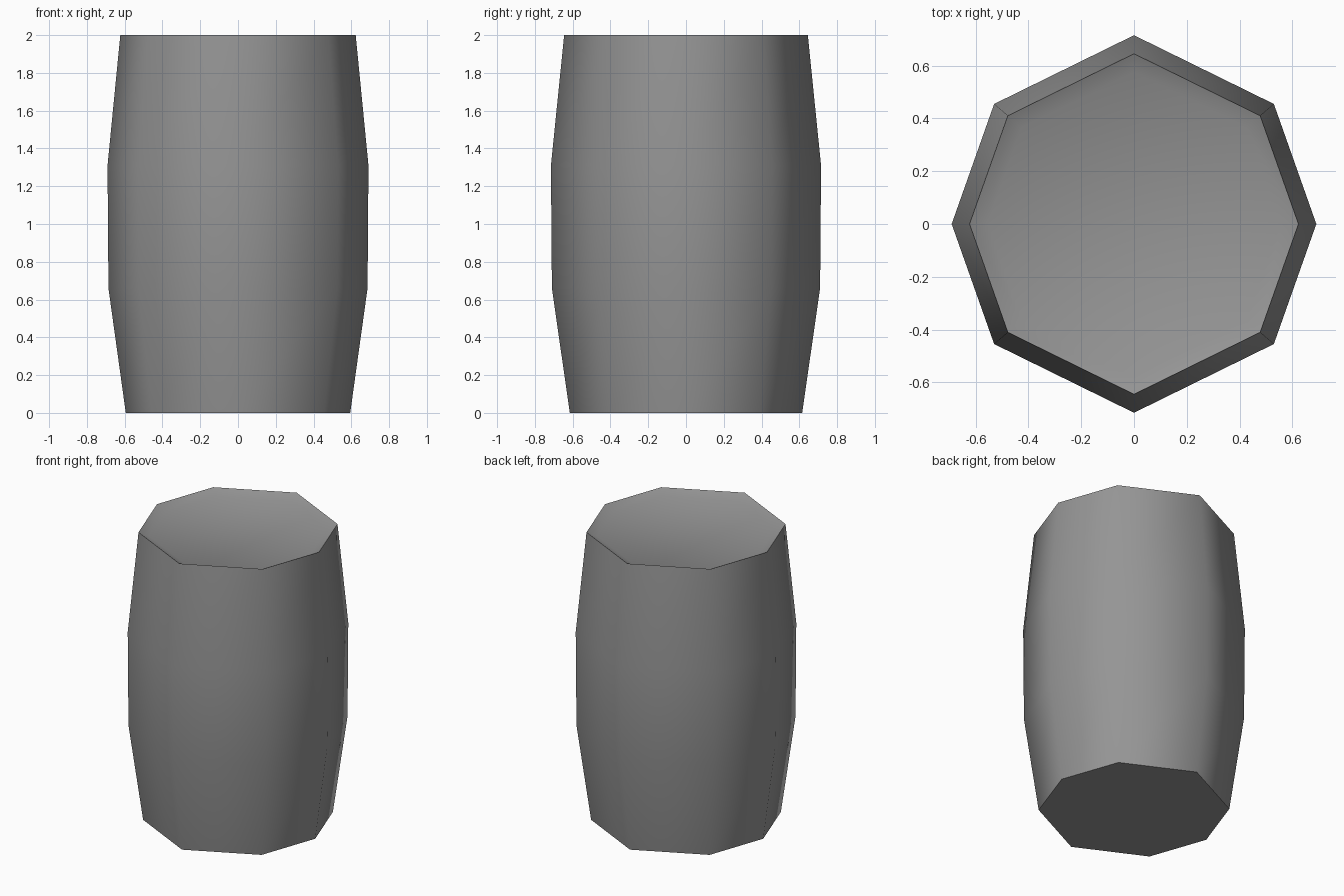
import bpy
import bmesh
import math
from mathutils import Vector

cube = bpy.data.objects.get("Cube")
if cube:
    bpy.data.objects.remove(cube, do_unlink=True)


def flat_material(name, rgb):
    mat = bpy.data.materials.new(name)
    mat.use_nodes = True
    color = (*rgb, 1.0)
    mat.diffuse_color = color
    mat.node_tree.nodes["Principled BSDF"].inputs["Base Color"].default_value = color
    return mat


# Quarter of the slightly uneven octagon, mirrored to all sides
right, corner, back = Vector((0.966, 0)), Vector((0.741, 0.636)), Vector((0, 1))
flip = Vector((-1, 1))
outline = [right, corner, back, corner * flip]
outline += [-p for p in outline]

# Staved side from bottom to rim, then the shallow dished lid: (radius, height)
profile = [(0.615, 0), (0.71, 0.66), (0.715, 1.31), (0.645, 2), (0.575, 1.968)]

bm = bmesh.new()
rings = [[bm.verts.new((p.x * r, p.y * r, z)) for p in outline] for r, z in profile]
for low, high in zip(rings, rings[1:]):
    for i in range(len(outline)):
        j = (i + 1) % len(outline)
        bm.faces.new((low[i], low[j], high[j], high[i]))
bm.faces.new(rings[-1])
bm.faces.new(reversed(rings[0]))

mesh = bpy.data.meshes.new("barrel")
bm.to_mesh(mesh)
bm.free()
barrel = bpy.data.objects.new("barrel", mesh)
bpy.context.collection.objects.link(barrel)
mesh.materials.append(flat_material("grey", (0.3, 0.3, 0.3)))

# Smooth staves with a crisp rim and base
bpy.ops.object.select_all(action="DESELECT")
barrel.select_set(True)
bpy.context.view_layer.objects.active = barrel
bpy.ops.object.shade_smooth_by_angle(angle=math.radians(60))
